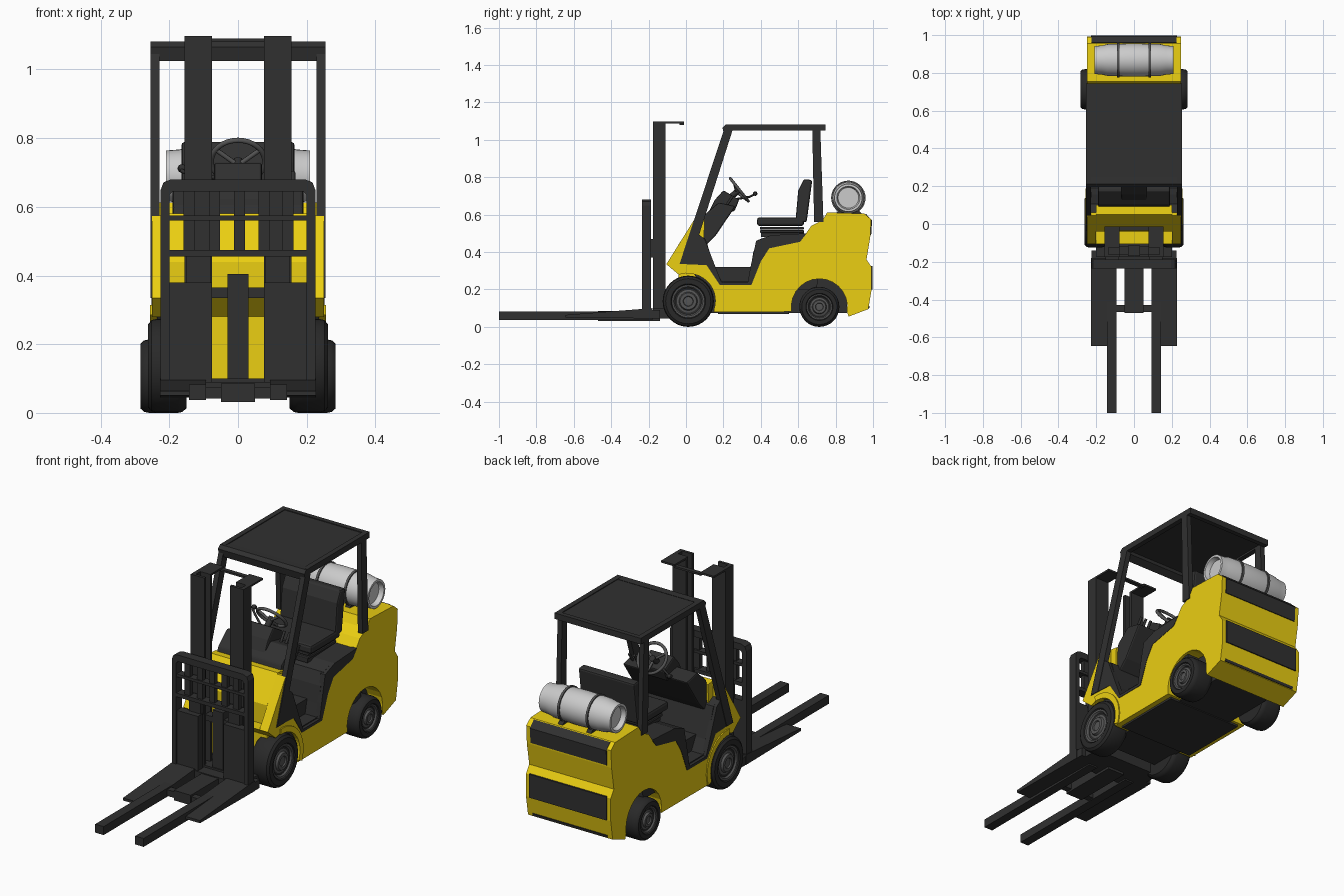
import bpy, bmesh, math
from mathutils import Vector


def mat(name, c):
    m = bpy.data.materials.new(name)
    m.diffuse_color = (*c, 1)
    return m


DARK = mat("charcoal", (0.03, 0.03, 0.03))
RUBBER = mat("rubber", (0.022, 0.022, 0.022))
YELLOW = mat("yellow", (0.83, 0.62, 0.006))
STEEL = mat("tank_grey", (0.55, 0.55, 0.55))
HUB = mat("hub_grey", (0.09, 0.09, 0.09))


def finish(name, bm, m, bevel=0, mirror=False, smooth=False):
    bmesh.ops.remove_doubles(bm, verts=bm.verts, dist=1e-5)
    bmesh.ops.recalc_face_normals(bm, faces=bm.faces)
    me = bpy.data.meshes.new(name)
    bm.to_mesh(me)
    bm.free()
    me.materials.append(m)
    if smooth:
        for p in me.polygons:
            p.use_smooth = True
        me.set_sharp_from_angle(angle=math.radians(35))
    ob = bpy.data.objects.new(name, me)
    bpy.context.collection.objects.link(ob)
    if bevel:
        b = ob.modifiers.new("bevel", 'BEVEL')
        b.width, b.segments, b.limit_method = bevel, 2, 'ANGLE'
    if mirror:
        ob.modifiers.new("mirror", 'MIRROR')
    return ob


def prism(name, pts, a, b, m, axis='x', bevel=0, mirror=False):
    """Extrude a 2D profile along an axis from a to b."""
    place = {'x': lambda p, t: (t, p[0], p[1]), 'y': lambda p, t: (p[0], t, p[1]),
             'z': lambda p, t: (p[0], p[1], t)}[axis]
    bm = bmesh.new()
    lo = [bm.verts.new(place(p, a)) for p in pts]
    hi = [bm.verts.new(place(p, b)) for p in pts]
    bm.faces.new(lo)
    bm.faces.new(hi)
    n = len(pts)
    for i in range(n):
        bm.faces.new((lo[i], lo[(i + 1) % n], hi[(i + 1) % n], hi[i]))
    return finish(name, bm, m, bevel, mirror)


def box(name, x0, x1, y0, y1, z0, z1, m=DARK, bevel=0, mirror=False):
    return prism(name, [(y0, z0), (y1, z0), (y1, z1), (y0, z1)], x0, x1, m, 'x', bevel, mirror)


def lathe(name, prof, y, z, m, mirror=False, n=32):
    """Revolve (x, radius) points about an x-directed axis."""
    bm = bmesh.new()
    rings = [[bm.verts.new((x, y + r * math.cos(2 * math.pi * i / n), z + r * math.sin(2 * math.pi * i / n)))
              for i in range(n)] for x, r in prof]
    for r0, r1 in zip(rings, rings[1:]):
        for i in range(n):
            bm.faces.new((r0[i], r0[(i + 1) % n], r1[(i + 1) % n], r1[i]))
    return finish(name, bm, m, 0, mirror, True)


def tube(name, pts, r, m, cyclic=False, mirror=False):
    cu = bpy.data.curves.new(name, 'CURVE')
    cu.dimensions, cu.bevel_depth, cu.bevel_resolution = '3D', r, 2
    cu.use_fill_caps = True
    sp = cu.splines.new('POLY')
    sp.points.add(len(pts) - 1)
    for p, co in zip(sp.points, pts):
        p.co = (*co, 1)
    sp.use_cyclic_u = cyclic
    cu.materials.append(m)
    ob = bpy.data.objects.new(name, cu)
    bpy.context.collection.objects.link(ob)
    return ob


def arc(cy, cz, r, a0, a1, n):
    return [(cy + r * math.cos(math.radians(a0 + (a1 - a0) * i / n)),
             cz + r * math.sin(math.radians(a0 + (a1 - a0) * i / n))) for i in range(n + 1)]


# Yellow body and counterweight, with both wheel arches in the profile
body = arc(0.713, 0.107, 0.15, 190, -10, 14) + [
    (0.87, 0.055), (0.975, 0.095), (0.992, 0.2), (0.992, 0.32), (0.965, 0.36), (0.985, 0.48),
    (0.99, 0.575), (0.955, 0.605), (0.755, 0.612), (0.73, 0.57), (0.67, 0.54), (0.61, 0.455),
    (0.445, 0.42), (0.40, 0.35), (0.35, 0.225), (0.18, 0.225), (0.11, 0.335), (-0.105, 0.335),
] + arc(0.012, 0.14, 0.148, 110, -24, 12)
prism("body", body, -0.25, 0.25, YELLOW)
prism("front_fender", arc(0.012, 0.14, 0.175, 95, -20, 12) + arc(0.012, 0.14, 0.145, -20, 95, 12),
      0.17, 0.256, YELLOW, mirror=True)
box("chassis", -0.165, 0.165, -0.02, 0.86, 0.075, 0.32)
box("belly_plate", -0.22, 0.22, 0.17, 0.55, 0.07, 0.085)

# Front cowl: recessed centre panel and forward side cheeks
prism("front_cowl", [(-0.04, 0.1), (0.08, 0.1), (0.1, 0.575), (0.05, 0.58), (-0.04, 0.44)],
      -0.2, 0.2, YELLOW)
prism("cowl_cheek", [(-0.105, 0.335), (0.05, 0.335), (0.06, 0.575), (0.045, 0.575)],
      0.2, 0.25, YELLOW, mirror=True)

# Dark rear bands of the counterweight
prism("upper_rear_band", [(0.95, 0.49), (0.99, 0.49), (0.995, 0.57), (0.962, 0.604), (0.94, 0.59)],
      -0.225, 0.225, DARK)
box("lower_rear_band", -0.228, 0.228, 0.95, 0.998, 0.2, 0.325)
prism("rear_slot", [(0.95, 0.098), (0.979, 0.098), (0.982, 0.112), (0.95, 0.112)], -0.22, 0.22, DARK)

# Driver tub, dashboard and console
prism("driver_tub", [(0.03, 0.3), (0.1, 0.2), (0.7, 0.2), (0.72, 0.5), (0.64, 0.497), (0.455, 0.49),
                     (0.385, 0.465), (0.36, 0.4), (0.345, 0.31), (0.33, 0.245), (0.19, 0.245),
                     (0.155, 0.31), (0.105, 0.47), (0.05, 0.5)], -0.236, 0.236, DARK)
prism("tub_side_trim", [(0.0, 0.335), (0.11, 0.33), (0.18, 0.225), (0.35, 0.225), (0.40, 0.35), (0.445, 0.42),
                        (0.61, 0.455), (0.645, 0.5), (0.455, 0.49), (0.375, 0.46), (0.345, 0.32),
                        (0.33, 0.24), (0.19, 0.24), (0.15, 0.34), (0.1, 0.47), (0.06, 0.5)],
      0.225, 0.252, DARK, mirror=True)
prism("dashboard", [(0.04, 0.42), (0.1, 0.43), (0.16, 0.49), (0.265, 0.645), (0.175, 0.665), (0.1, 0.6)],
      -0.19, 0.19, DARK, bevel=0.008)
prism("steering_console", [(0.1, 0.57), (0.26, 0.62), (0.285, 0.68), (0.2, 0.73), (0.155, 0.68)],
      -0.07, 0.07, DARK, bevel=0.008)

# Steering wheel, column and levers
ctr = Vector((0, 0.285, 0.733))
u, v = Vector((1, 0, 0)), Vector((0, -0.62, 0.78))
rim = [ctr + 0.078 * (math.cos(t) * u + math.sin(t) * v) for t in [i * math.pi / 16 for i in range(32)]]
tube("steering_wheel_rim", rim, 0.008, HUB, True)
for i in (5, 16, 27):
    tube("steering_spoke", [ctr - Vector((0, 0.015, 0.012)), rim[(i + 8) % 32]], 0.007, HUB)
tube("steering_column", [(0, 0.2, 0.66), ctr], 0.016, DARK)
tube("shift_lever", [(-0.03, 0.25, 0.68), (-0.14, 0.34, 0.695), (-0.165, 0.36, 0.705)], 0.006, DARK)
lathe("lever_knob", [(-0.177, 0), (-0.172, 0.01), (-0.16, 0.012), (-0.152, 0.008), (-0.15, 0)],
      0.37, 0.712, DARK, n=12)
for x in (0.1, 0.13, 0.16):
    tube("hydraulic_lever", [(x, 0.21, 0.64), (x, 0.25, 0.7)], 0.007, DARK)

# Seat
box("seat_plinth", -0.13, 0.13, 0.4, 0.63, 0.48, 0.51)
for k in range(2):
    box("seat_bellows", -0.14, 0.14, 0.395, 0.63, 0.503 + k * 0.018, 0.517 + k * 0.018, DARK, 0.004)
box("seat_cushion", -0.165, 0.165, 0.38, 0.63, 0.54, 0.585, DARK, 0.012)
prism("seat_back", [(0.585, 0.56), (0.645, 0.56), (0.675, 0.785), (0.63, 0.79), (0.6, 0.73)],
      -0.165, 0.165, DARK, bevel=0.01)

# Overhead guard
prism("guard_front_pillar", [(-0.035, 0.335), (0.02, 0.335), (0.25, 1.055), (0.205, 1.06)],
      0.228, 0.255, DARK, mirror=True)
prism("guard_rear_pillar", [(0.685, 0.56), (0.735, 0.56), (0.718, 1.06), (0.675, 1.06)],
      0.228, 0.255, DARK, mirror=True)
box("roof_panel", -0.24, 0.24, 0.22, 0.74, 1.06, 1.078)
box("roof_side_rail", 0.228, 0.255, 0.22, 0.745, 1.05, 1.082, DARK, mirror=True)
prism("roof_front_rail", [(0.195, 1.065), (0.205, 1.025), (0.24, 1.045), (0.25, 1.08), (0.212, 1.082)],
      -0.255, 0.255, DARK)
box("roof_rear_rail", -0.255, 0.255, 0.72, 0.745, 1.05, 1.082)

# Gas tank, straps and cradle
lathe("gas_tank", [(-0.185, 0), (-0.185, 0.055), (-0.21, 0.062), (-0.21, 0.074), (-0.17, 0.077), (-0.14, 0.084),
                   (0, 0.088), (0.14, 0.084), (0.17, 0.077), (0.21, 0.074), (0.21, 0.062), (0.185, 0.055),
                   (0.185, 0)], 0.868, 0.69, STEEL)
lathe("tank_strap", [(0.078, 0.08), (0.078, 0.092), (0.09, 0.092), (0.09, 0.08)], 0.868, 0.69, HUB, True)
prism("tank_cradle", [(0.8, 0.605), (0.94, 0.605), (0.91, 0.64), (0.83, 0.64)], 0.07, 0.098, DARK, mirror=True)

# Wheels
for nm, y, r, x0, x1 in (("front", 0.012, 0.137, 0.15, 0.262), ("rear", 0.713, 0.107, 0.165, 0.284)):
    lathe(nm + "_tire", [(x0, 0.3 * r), (x0, 0.9 * r), (x0 + 0.012, 0.98 * r), (x0 + 0.025, r), (x1 - 0.025, r),
                         (x1 - 0.01, 0.97 * r), (x1, 0.88 * r), (x1, 0.68 * r), (x1 - 0.012, 0.62 * r),
                         (x1 - 0.02, 0.3 * r)], y, r, RUBBER, True)
    lathe(nm + "_hub", [(x1 - 0.02, 0.66 * r), (x1 - 0.004, 0.64 * r), (x1 - 0.006, 0.57 * r),
                        (x1 - 0.018, 0.5 * r), (x1 - 0.014, 0.36 * r), (x1 - 0.003, 0.32 * r),
                        (x1 - 0.003, 0.2 * r), (x1 - 0.01, 0.18 * r), (x1 - 0.008, 0)], y, r, HUB, True)
    box(nm + "_axle", -x0, x0, y - 0.03, y + 0.03, r - 0.03, r + 0.03)

# Mast: inward-facing channels, cross ties and lift cylinder
prism("mast_channel", [(0.076, -0.176), (0.156, -0.176), (0.156, -0.11), (0.076, -0.11),
                       (0.076, -0.125), (0.135, -0.125), (0.135, -0.161), (0.076, -0.161)],
      0.05, 1.098, DARK, 'z', mirror=True)
box("mast_top_arm", 0.076, 0.156, -0.115, -0.012, 1.088, 1.098, mirror=True)
box("mast_top_tie", -0.08, 0.08, -0.035, -0.012, 1.08, 1.09)
box("mast_mid_tie", -0.08, 0.08, -0.165, -0.12, 0.335, 0.365)
box("mast_foot", -0.2, 0.2, -0.176, -0.05, 0.045, 0.1)
box("lift_cylinder", -0.031, 0.031, -0.17, -0.115, 0.09, 0.405)

# Carriage and load backrest
half = [(0.225, 0.09), (0.225, 0.65), (0.217, 0.671), (0.195, 0.68)]
inner = [(0.2, 0.09), (0.2, 0.635), (0.19, 0.645)]
frame = half + [(-x, z) for x, z in half[::-1]] + [(-x, z) for x, z in inner] + inner[::-1]
prism("backrest_frame", frame, -0.236, -0.187, DARK, 'y')
for x in (-0.142, -0.068, 0.004, 0.076, 0.145):
    box("backrest_slat", x - 0.016, x + 0.016, -0.225, -0.2, 0.46, 0.65)
box("backrest_upper_bar", -0.2, 0.2, -0.232, -0.19, 0.56, 0.575)
box("backrest_lower_bar", -0.2, 0.2, -0.236, -0.187, 0.455, 0.475)
box("carriage_plate", 0.076, 0.202, -0.23, -0.187, 0.085, 0.38, mirror=True)
box("carriage_slide", 0.08, 0.15, -0.2, -0.17, 0.37, 0.47, mirror=True)
box("carriage_foot", -0.225, 0.225, -0.236, -0.14, 0.045, 0.09)

# Forks, tapered side plates and centre block
box("fork", 0.093, 0.143, -1.0, -0.18, 0.037, 0.082, mirror=True)
prism("side_plate", [(-0.645, 0.05), (-0.18, 0.045), (-0.18, 0.1), (-0.645, 0.064)], 0.093, 0.227, DARK, mirror=True)
box("fork_centre_block", -0.05, 0.05, -0.47, -0.14, 0.032, 0.085)
box("fork_cross_bar", -0.1, 0.1, -0.465, -0.43, 0.042, 0.075)
